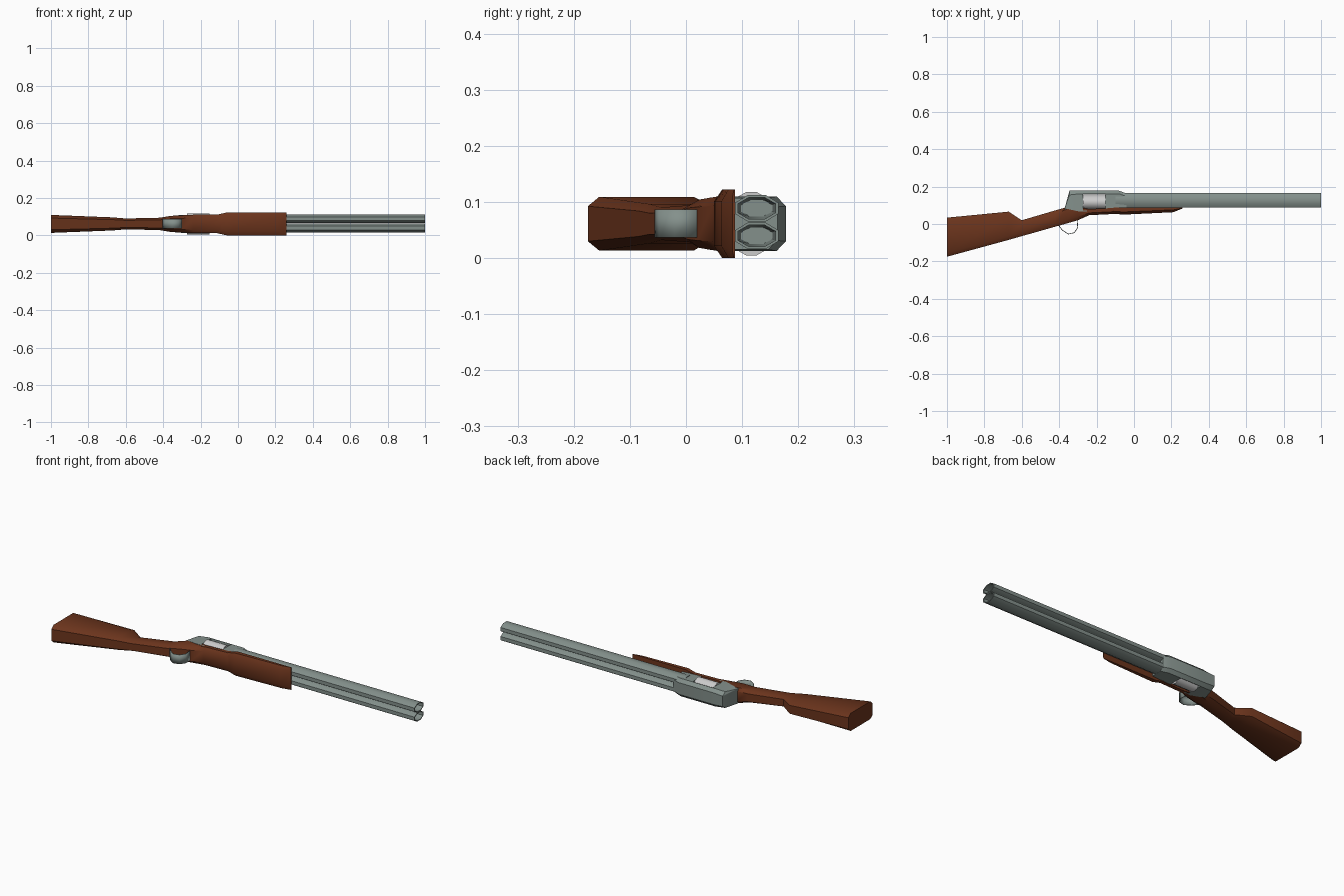
import bpy, bmesh, math

if "Cube" in bpy.data.objects:
    bpy.data.objects.remove(bpy.data.objects["Cube"])

ZC = 0.061  # mid-plane height of the gun lying on its side


def material(name, rgb):
    m = bpy.data.materials.new(name)
    m.diffuse_color = (*rgb, 1)
    m.use_nodes = True
    m.node_tree.nodes["Principled BSDF"].inputs["Base Color"].default_value = m.diffuse_color
    return m


wood = material("wood", (0.15, 0.035, 0.012))
steel = material("steel", (0.23, 0.28, 0.26))


def make(name, rings, mat=None, cap=True, closed=True):
    """Skin a list of equal-length point rings into a mesh object."""
    bm = bmesh.new()
    loops = [[bm.verts.new(p) for p in r] for r in rings]
    n = len(loops[0])
    for a, b in zip(loops, loops[1:]):
        for i in range(n if closed else n - 1):
            j = (i + 1) % n
            bm.faces.new((a[i], a[j], b[j], b[i]))
    if cap:
        bm.faces.new(loops[0][::-1])
        bm.faces.new(loops[-1])
    bmesh.ops.recalc_face_normals(bm, faces=bm.faces)
    me = bpy.data.meshes.new(name)
    bm.to_mesh(me)
    bm.free()
    ob = bpy.data.objects.new(name, me)
    bpy.context.collection.objects.link(ob)
    if mat:
        me.materials.append(mat)
    return ob


def smooth(ob, angle=40):
    bpy.ops.object.select_all(action='DESELECT')
    ob.select_set(True)
    bpy.context.view_layer.objects.active = ob
    bpy.ops.object.shade_smooth_by_angle(angle=math.radians(angle))


def section(x, y0, y1, w, low=0.0, high=0.0, narrow=0.65):
    """Eight-sided section: bottom y0, top y1, half width w, corner chamfers."""
    half = [(y0, w * narrow if low else w), (y0 + low + 0.0005, w),
            (y1 - high - 0.0005, w), (y1, w * narrow if high else w)]
    pts = half + [(y, -z) for y, z in reversed(half)]
    return [(x, y, ZC + z) for y, z in pts]


def oval(x, y, z, ry, rz, n=8):
    return [(x, y + ry * math.cos(t), z + rz * math.sin(t))
            for t in (math.tau * (i + 0.5) / n for i in range(n))]


# Shoulder stock, grip and the wood under the receiver
smooth(make("stock", [section(*s) for s in [
    (-1.0, -0.175, 0.034, 0.048, 0.02, 0.02),
    (-0.67, -0.085, 0.066, 0.035, 0.02, 0.03),
    (-0.60, -0.065, 0.020, 0.029, 0.02, 0.02),
    (-0.42, -0.014, 0.073, 0.033, 0.02, 0.02),
    (-0.36, 0.003, 0.090, 0.043, 0.02, 0.01),
    (-0.30, 0.020, 0.092, 0.046, 0.02, 0.005),
    (-0.24, 0.047, 0.080, 0.049, 0.012, 0.0),
    (-0.10, 0.054, 0.086, 0.050, 0.012, 0.0),
    (-0.05, 0.055, 0.086, 0.055, 0.012, 0.0)]], wood))

# Forend wood below the barrels
smooth(make("forend", [section(*s) for s in [
    (-0.11, 0.056, 0.087, 0.050, 0.012, 0.0),
    (-0.06, 0.050, 0.087, 0.061, 0.014, 0.0),
    (0.21, 0.063, 0.087, 0.061, 0.012, 0.0),
    (0.26, 0.083, 0.087, 0.061, 0.002, 0.0, 0.8)]], wood))

# Receiver block with tapered ends
receiver = make("receiver", [section(*s) for s in [
    (-0.37, 0.078, 0.086, 0.040),
    (-0.345, 0.078, 0.178, 0.044, 0.0, 0.022),
    (-0.29, 0.066, 0.178, 0.0485, 0.0, 0.016),
    (-0.08, 0.072, 0.178, 0.0485, 0.0, 0.016),
    (-0.04, 0.085, 0.163, 0.046, 0.0, 0.016)]], steel)

# Side window cut through the receiver
cutter = make("window_cutter", [[(x, 0.073, ZC - 0.1), (x, 0.160, ZC - 0.1),
                                 (x, 0.160, ZC + 0.1), (x, 0.073, ZC + 0.1)]
                                for x in (-0.273, -0.152)])
cutter.hide_render = True
cut = receiver.modifiers.new("window", 'BOOLEAN')
cut.object = cutter
cut.solver = 'EXACT'
bpy.context.view_layer.objects.active = receiver
receiver.select_set(True)
bpy.ops.object.modifier_apply(modifier=cut.name)
bpy.data.objects.remove(cutter)
smooth(receiver, 25)

# Breech cylinder seen in the window
smooth(make("breech", [oval(x, 0.1165, ZC, 0.043, 0.058, 16)
                       for x in (-0.272, -0.153)]))

# Twin barrels with tapering bores at the muzzle
for side, name in ((1, "barrel_left"), (-1, "barrel_right")):
    z = ZC + side * 0.0245 + 0.003
    smooth(make(name, [oval(x, 0.126, z, ry, rz) for x, ry, rz in [
        (-0.10, 0.042, 0.0255), (1.0, 0.042, 0.0255),
        (1.0, 0.036, 0.021), (0.6, 0.030, 0.016)]], steel), 50)

# Trigger guard strap
path = [(-0.405, -0.008), (-0.385, -0.034), (-0.352, -0.056), (-0.318, -0.048),
        (-0.299, -0.02), (-0.302, 0.022)]
guard = make("trigger_guard", [[(x, y, ZC - 0.025), (x, y, ZC + 0.025)]
                               for x, y in path], steel, cap=False, closed=False)
solid = guard.modifiers.new("thickness", 'SOLIDIFY')
solid.thickness = 0.004
smooth(guard, 50)
